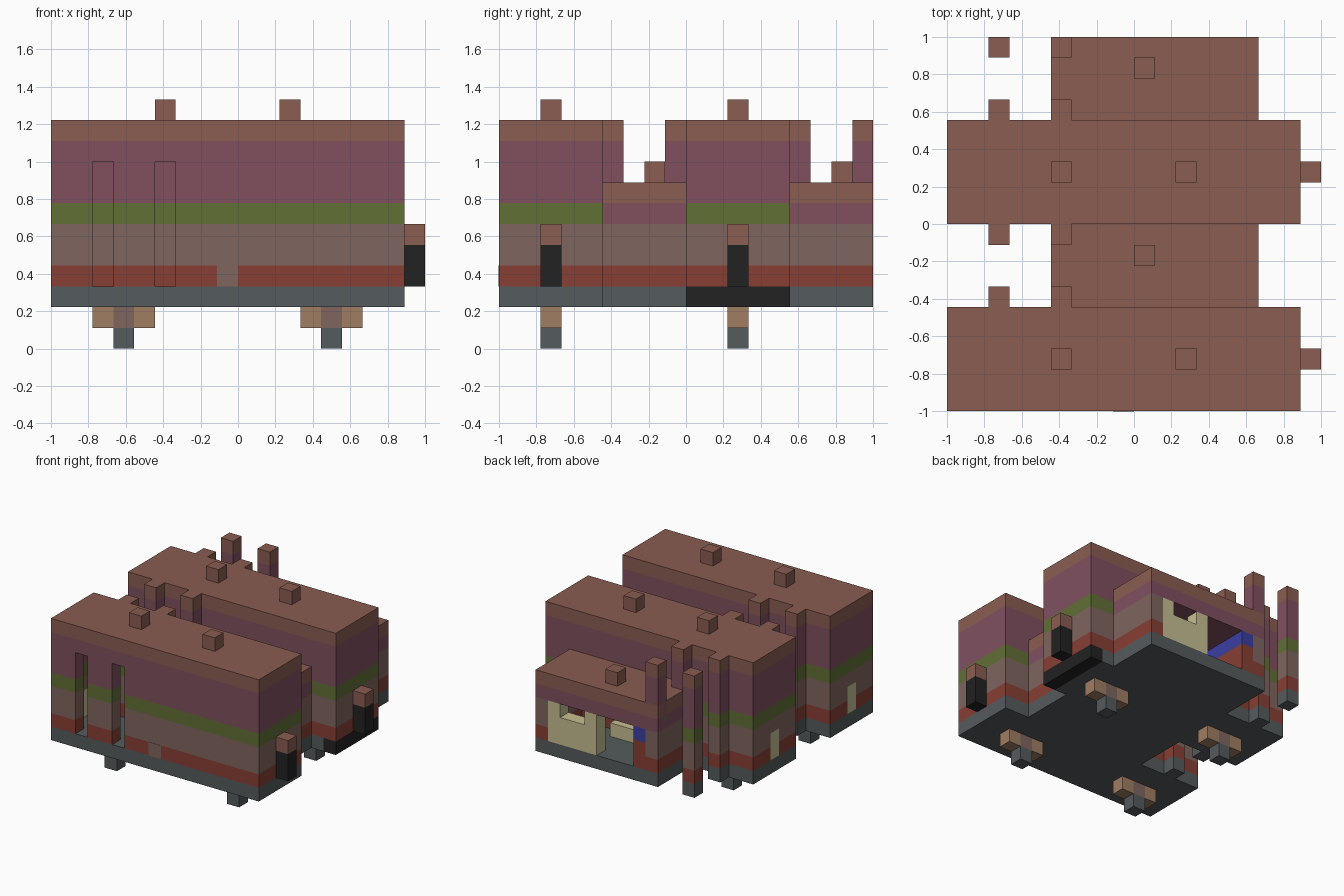
import bpy, bmesh
from mathutils import Vector

cube = bpy.data.objects.get("Cube")
if cube:
    bpy.data.objects.remove(cube, do_unlink=True)

U = 1 / 9  # one block


def linear(h):
    c = [int(h[i:i + 2], 16) / 255 for i in (0, 2, 4)]
    return [v / 12.92 if v < 0.04 else ((v + 0.055) / 1.055) ** 2.4 for v in c] + [1]


PALETTE = {
    "grey": "555b5d", "red": "873f34", "taupe": "80655f", "green": "627036",
    "purple": "80505f", "brown": "8a5d51", "tan": "a17d62", "black": "222222",
    "cream": "c6bf92", "blue": "3b3ea2",
}
MATS = {}
for name, code in PALETTE.items():
    m = bpy.data.materials.new(name)
    m.use_nodes = True
    m.diffuse_color = linear(code)
    m.node_tree.nodes["Principled BSDF"].inputs["Base Color"].default_value = linear(code)
    MATS[name] = m

# Colour bands as (top height in blocks, colour)
TALL = [(3, "grey"), (4, "red"), (6, "taupe"), (7, "green"), (10, "purple"), (12, "brown")]
LOW = [(3, "grey"), (4, "red"), (6, "taupe"), (7, "purple"), (9, "brown")]
STAND = [(1, "grey"), (2, "taupe")]
LAMP = [(5, "black"), (6, "brown")]


def build(name, boxes, bands, dy=0):
    """One object from block-grid boxes, coloured by height bands."""
    if isinstance(bands, str):
        bands = [(99, bands)]
    bm = bmesh.new()
    for x0, x1, y0, y1, z0, z1 in boxes:
        lo, hi = Vector((x0, y0 + dy, z0)), Vector((x1, y1 + dy, z1))
        for v in bmesh.ops.create_cube(bm, size=1)["verts"]:
            v.co = (lo + hi) / 2 + v.co * (hi - lo)
    for top, _ in bands[:-1]:
        bmesh.ops.bisect_plane(bm, geom=bm.verts[:] + bm.edges[:] + bm.faces[:],
                               plane_co=(0, 0, top), plane_no=(0, 0, 1))
    for f in bm.faces:
        # Underside faces belong to the band above, top faces to the band below
        z = f.calc_center_median().z - 0.1 * f.normal.z
        f.material_index = next(i for i, b in enumerate(bands) if z < b[0])
    for v in bm.verts:
        v.co = Vector((v.co.x - 9, v.co.y - 9, v.co.z)) * U
    me = bpy.data.meshes.new(name)
    bm.to_mesh(me)
    bm.free()
    for _, colour in bands:
        me.materials.append(MATS[colour])
    ob = bpy.data.objects.new(name, me)
    bpy.context.collection.objects.link(ob)
    return ob


for side, dy in (("front", 0), ("back", 9)):
    # Tall hall: floor, roof and walls with two slots and a door gap
    build(side + "_hall", [
        (0, 16, 0, 5, 2, 3), (0, 17, 0, 5, 10, 11),
        (16, 17, 0, 5, 3, 10), (1, 16, 4, 5, 3, 10),
        (0, 1, 0, 2, 3, 10), (0, 1, 3, 5, 3, 10), (0, 1, 2, 3, 5, 10),
        (1, 2, 0, 1, 3, 10), (3, 5, 0, 1, 3, 10), (6, 16, 0, 1, 3, 10),
        (2, 3, 0, 1, 9, 10), (5, 6, 0, 1, 9, 10)], TALL, dy)
    build(side + "_end_sill", [(16, 17, 0, 5, 2, 3)], "black" if dy else "grey", dy)
    build(side + "_door", [(0, 1, 2, 3, 3, 5)], "cream", dy)
    build(side + "_roof_vents", [(x, x + 1, 2, 3, 11, 12) for x in (5, 11)], "brown", dy)
    build(side + "_end_lamp", [(17, 18, 2, 3, 3, 6)], LAMP, dy)

    # Low wing with an open back
    build(side + "_wing", [
        (5, 15, 5, 9, 2, 3), (5, 15, 5, 9, 6, 8),
        (14, 15, 5, 9, 3, 6), (5, 6, 6, 8, 3, 6)], LOW, dy)
    build(side + "_wing_vent", [(9, 10, 7, 8, 8, 9)], "brown", dy)

    # Posts on the wing and free-standing pillars
    build(side + "_posts", [(5, 6, y, y + 1, 2, 11) for y in (5, 8)], TALL, dy)
    build(side + "_pillars", [(2, 3, y, y + 1, 2, 11) for y in (5, 8)], TALL, dy)

    # Counter wall with a notch, inner block and cabinet
    build(side + "_counter", [
        (10, 14, 8, 9, 3, 5), (10, 11, 8, 9, 5, 6), (13, 14, 8, 9, 5, 6),
        (9, 11, 5, 6, 3, 4)], "cream", dy)
    build(side + "_cabinet", [(6, 7, 5, 9, 3, 6)], [(5, "red"), (6, "blue")], dy)

    # Feet with side brackets
    for label, x in (("right", 3), ("left", 13)):
        build(f"{side}_{label}_foot", [(x, x + 1, 2, 3, 0, 2)], STAND, dy)
        build(f"{side}_{label}_bracket",
              [(x - 1, x, 2, 3, 1, 2), (x + 1, x + 2, 2, 3, 1, 2)], "tan", dy)

# Gap in the red band
build("front_band_gap", [(8, 9, -0.02, 0, 3, 4)], "taupe")
